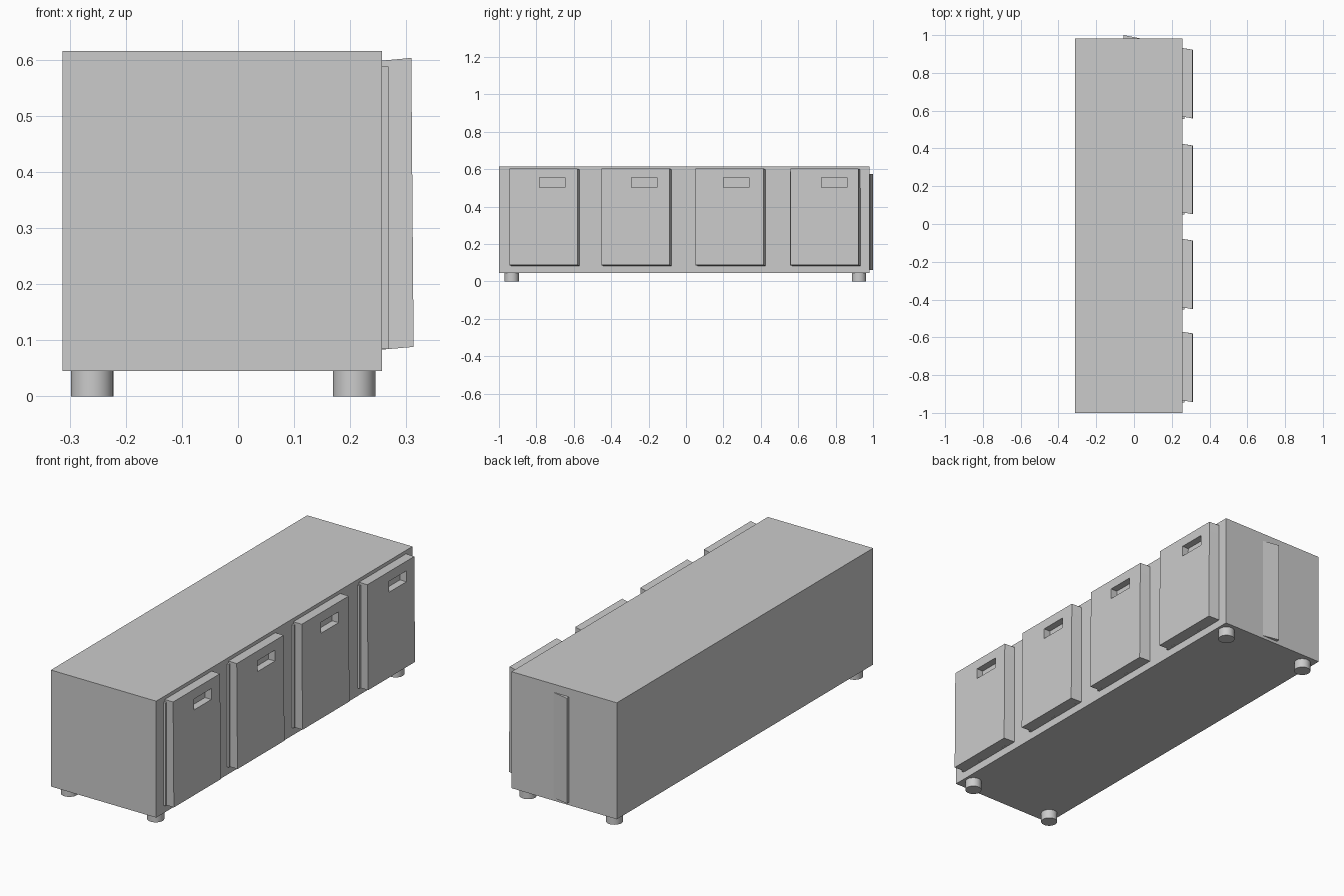
import bpy
import bmesh
from mathutils import Vector

cube = bpy.data.objects.get("Cube")
if cube:
    bpy.data.objects.remove(cube, do_unlink=True)

grey = bpy.data.materials.new("light_grey")
grey.use_nodes = True
grey.diffuse_color = (0.6, 0.6, 0.6, 1)
grey.node_tree.nodes["Principled BSDF"].inputs["Base Color"].default_value = grey.diffuse_color

BODY_X = 0.257   # door-side face of the body
DOOR_W = 0.363


def finish(bm, name):
    bmesh.ops.recalc_face_normals(bm, faces=bm.faces)
    mesh = bpy.data.meshes.new(name)
    bm.to_mesh(mesh)
    bm.free()
    mesh.materials.append(grey)
    obj = bpy.data.objects.new(name, mesh)
    bpy.context.collection.objects.link(obj)
    return obj


def box(name, lo, hi):
    lo, hi = Vector(lo), Vector(hi)
    bm = bmesh.new()
    bmesh.ops.create_cube(bm, size=1)
    for v in bm.verts:
        v.co = (lo + hi) / 2 + v.co * (hi - lo)
    return finish(bm, name)


def prism(name, outline, z0, z1):
    """Extrude a plan outline upwards."""
    bm = bmesh.new()
    face = bm.faces.new([bm.verts.new((x, y, z0)) for x, y in outline])
    ext = bmesh.ops.extrude_face_region(bm, geom=[face])["geom"]
    for v in ext:
        if isinstance(v, bmesh.types.BMVert):
            v.co.z = z1
    return finish(bm, name)


def door(name, y0, slot):
    """Slightly skewed door panel with a recessed grip slot."""
    ys = (y0, y0 + slot, y0 + slot + 0.135, y0 + DOOR_W)
    zs = (0.088, 0.503, 0.556, 0.603)
    bm = bmesh.new()
    grid = [[bm.verts.new((0.313 - 0.008 * (z - zs[0]), y, z)) for y in ys] for z in zs]
    faces = [[bm.faces.new((grid[r][c], grid[r][c + 1], grid[r + 1][c + 1], grid[r + 1][c]))
              for c in range(3)] for r in range(3)]
    rim = [e for e in bm.edges if e.is_boundary]
    # Sides and back of the panel
    ext = bmesh.ops.extrude_edge_only(bm, edges=rim)["geom"]
    for v in ext:
        if isinstance(v, bmesh.types.BMVert):
            v.co = (BODY_X - 0.002, v.co.y + 0.01, v.co.z - 0.005)
    bmesh.ops.holes_fill(bm, edges=[e for e in bm.edges if e.is_boundary], sides=0)
    # Grip slot
    grip = bmesh.ops.extrude_discrete_faces(bm, faces=[faces[1][1]])["faces"][0]
    bmesh.ops.translate(bm, verts=grip.verts, vec=(-0.035, 0, 0))
    finish(bm, name)


# Cabinet body
box("cabinet_body", (-0.313, -1, 0.045), (BODY_X, 0.982, 0.615))

# Doors, each with a sealing strip along its edge
for i, (y, slot) in enumerate([(-0.943, 0.160), (-0.451, 0.160), (0.052, 0.149), (0.559, 0.166)], 1):
    door(f"door_{i}", y, slot)
    box(f"door_seal_{i}", (BODY_X - 0.002, y - 0.002, 0.084), (0.268, y + DOOR_W - 0.01, 0.588))

# Wedge-shaped pull on the far end
prism("end_pull", [(-0.055, 0.975), (0.03, 0.975), (0.03, 0.983), (-0.055, 1.0)], 0.06, 0.575)

# Feet
for side, x in (("right", -0.26), ("left", 0.207)):
    for end, y in (("front", -0.932), ("back", 0.925)):
        bpy.ops.mesh.primitive_cylinder_add(vertices=32, radius=0.038, depth=0.05, location=(x, y, 0.025))
        foot = bpy.context.object
        foot.name = f"{end}_{side}_foot"
        foot.data.materials.append(grey)
        bpy.ops.object.shade_smooth_by_angle()
